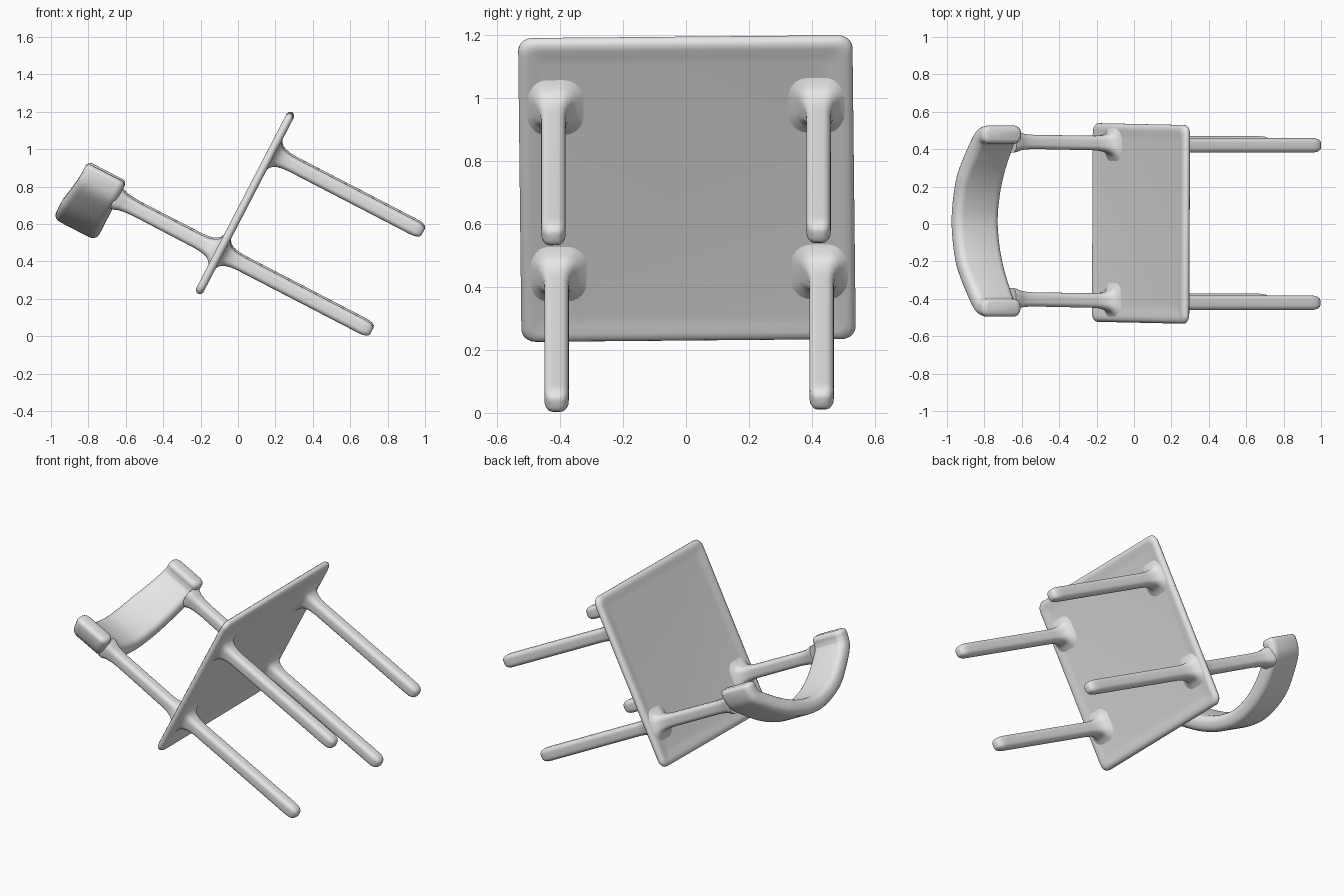
import bpy, bmesh, math
from mathutils import Matrix, Vector

if "Cube" in bpy.data.objects:
    bpy.data.objects.remove(bpy.data.objects["Cube"])

grey = bpy.data.materials.new("plain grey")
grey.diffuse_color = (0.8, 0.8, 0.8, 1)
grey.use_nodes = True
grey.node_tree.nodes["Principled BSDF"].inputs["Base Color"].default_value = grey.diffuse_color

# The chair is built upright (x = seat depth, z = up), then tipped onto its front legs
TIP = (Matrix.Translation((0.0375, 0.003, 0.7125))
       @ Matrix.Rotation(math.radians(-62.6), 4, 'Y')
       @ Matrix.Rotation(-0.01, 4, 'Z'))


def rounded_rect(hx, hy, r, steps=5):
    """Outline of a rounded rectangle with half sizes hx, hy."""
    pts = []
    for q, (sx, sy) in enumerate(((1, 1), (-1, 1), (-1, -1), (1, -1))):
        for i in range(steps + 1):
            a = math.pi / 2 * (q + i / steps)
            pts.append((sx * (hx - r) + r * math.cos(a), sy * (hy - r) + r * math.sin(a)))
    return pts


def loft(name, rings):
    """Skin a list of equal-length rings and close both ends."""
    bm = bmesh.new()
    vr = [[bm.verts.new(p) for p in ring] for ring in rings]
    n = len(vr[0])
    for a, b in zip(vr, vr[1:]):
        for i in range(n):
            j = (i + 1) % n
            bm.faces.new((a[i], a[j], b[j], b[i]))
    bm.faces.new(vr[0][::-1])
    bm.faces.new(vr[-1])
    bmesh.ops.recalc_face_normals(bm, faces=bm.faces)
    bm.transform(TIP)
    me = bpy.data.meshes.new(name)
    bm.to_mesh(me)
    bm.free()
    me.materials.append(grey)
    ob = bpy.data.objects.new(name, me)
    bpy.context.collection.objects.link(ob)
    bpy.ops.object.select_all(action='DESELECT')
    ob.select_set(True)
    bpy.context.view_layer.objects.active = ob
    bpy.ops.object.shade_smooth_by_angle(angle=math.radians(50))


# Seat: thin slab with a soft, slightly raised rim
rim = [(0.085, 0.016), (0.06, 0.018), (0.035, 0.022), (0.018, 0.022), (0.006, 0.015), (0, 0.005)]
levels = [(i, -z) for i, z in rim] + [(i, z) for i, z in reversed(rim)]
loft("seat", [[(x, y, z) for x, y in rounded_rect(0.541 - i, 0.531 - i, 0.045 - 0.3 * i)]
              for i, z in levels])

# Legs: rounded square bars flaring into the seat; rear ones run on up as back posts
tip = [(-0.917, 0.016), (-0.912, 0.026), (-0.900, 0.034), (-0.880, 0.039), (-0.85, 0.040)]
flare = [(0.13, 0.040), (0.09, 0.043), (0.06, 0.050), (0.04, 0.060), (0.027, 0.075), (0.016, 0.098)]
below = tip + [(-z, r) for z, r in flare]
above = flare[::-1] + [(0.50, 0.039), (0.55, 0.042), (0.585, 0.048), (0.61, 0.058), (0.63, 0.06)]


def bar(name, x0, y0, profile):
    rings = []
    for z, r in profile:
        y = y0 + max(z, 0) * 0.016
        rings.append([(x0 + a, y + b * 0.97, z) for a, b in rounded_rect(r, r, 0.65 * r)])
    loft(name, rings)


for side, s in (("left", -1), ("right", 1)):
    bar("front_leg_" + side, 0.302, 0.421 * s, below + [(0, 0.098)])
    bar("rear_leg_" + side, -0.294, 0.421 * s + 0.004, below + above)

# Backrest: rounded slab swept along a curved path, mirrored in y
half = [(0.463, -0.215), (0.46, -0.25), (0.44, -0.295), (0.36, -0.36),
        (0.26, -0.425), (0.14, -0.475), (0, -0.498)]
ctrl = [Vector((x, y)) for y, x in half] + [Vector((x, -y)) for y, x in half[-2::-1]]
path = []
for i in range(len(ctrl) - 1):
    p0, p1, p2, p3 = (ctrl[min(max(i + k, 0), len(ctrl) - 1)] for k in (-1, 0, 1, 2))
    for t in (0, 0.25, 0.5, 0.75):
        path.append(0.5 * (2 * p1 + (p2 - p0) * t + (2 * p0 - 5 * p1 + 4 * p2 - p3) * t * t
                           + (3 * p1 - p0 - 3 * p2 + p3) * t ** 3))
path.append(ctrl[-1])


def back_ring(p, tangent, shrink):
    side = Vector((-tangent.y, tangent.x))
    mid = max(0, 1 - abs(p.y) / 0.46)
    low, top = 0.614, 0.848 + 0.026 * min(1, 2 * mid)
    ring = []
    for a, b in rounded_rect(0.048 - shrink, (top - low) / 2 - shrink, 0.040 - shrink * 0.9):
        q = p + side * a
        ring.append((q.x, q.y + 0.010, (top + low) / 2 + b))
    return ring


rings = []
for i, p in enumerate(path):
    t = (path[min(i + 1, len(path) - 1)] - path[max(i - 1, 0)]).normalized()
    rings.append(back_ring(p, t, 0))
caps = [(0.010, 0.004), (0.018, 0.012), (0.022, 0.024)]
t0 = (path[1] - path[0]).normalized()
t1 = (path[-1] - path[-2]).normalized()
start = [back_ring(path[0] - t0 * d, t0, s) for d, s in reversed(caps)]
end = [back_ring(path[-1] + t1 * d, t1, s) for d, s in caps]
loft("backrest", start + rings + end)
